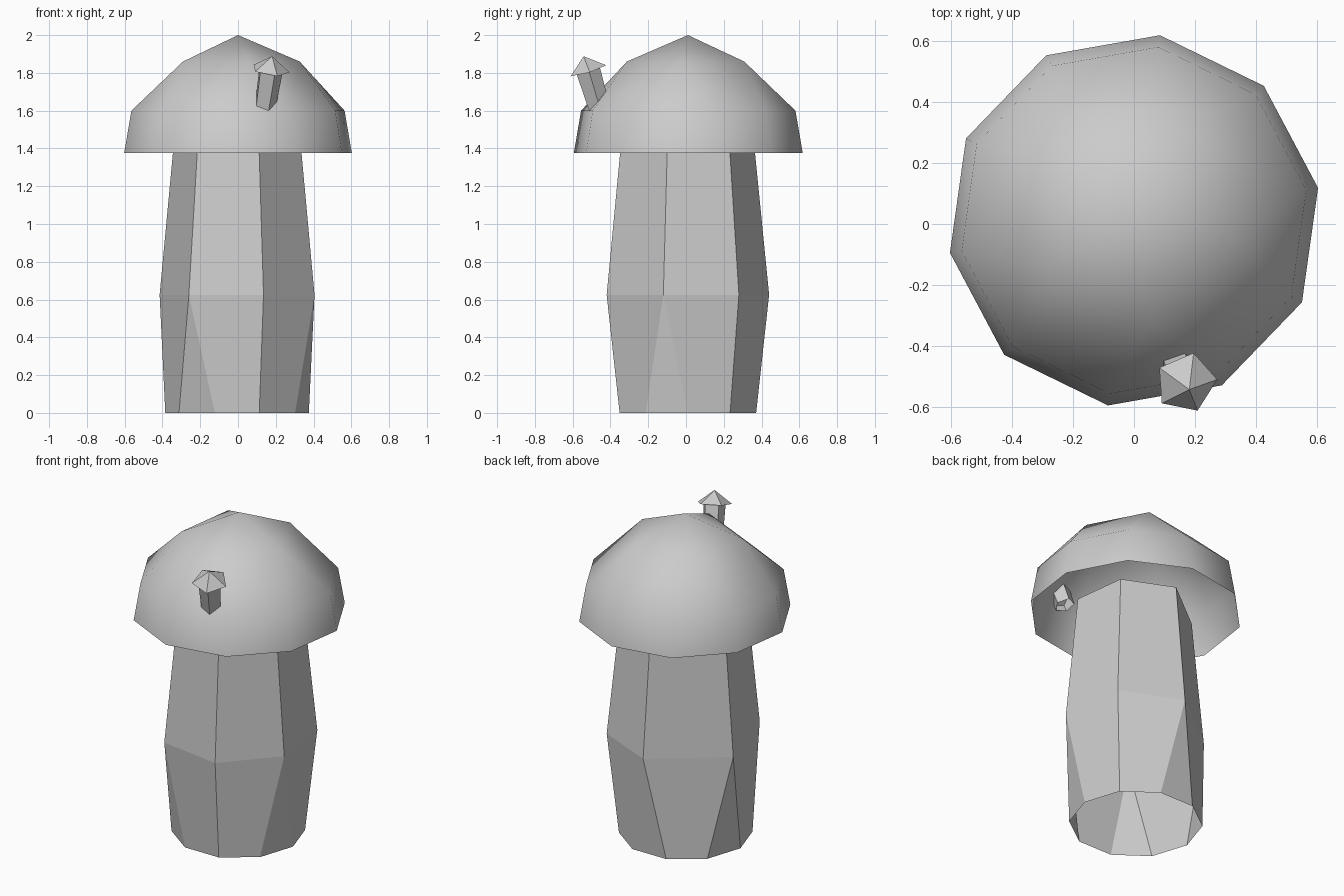
import bpy
from math import cos, sin, radians
from mathutils import Vector

cube = bpy.data.objects.get("Cube")
if cube:
    bpy.data.objects.remove(cube)

grey = bpy.data.materials.new("light_grey")
grey.use_nodes = True
colour = (0.6, 0.6, 0.6, 1)
grey.diffuse_color = colour
grey.node_tree.nodes["Principled BSDF"].inputs["Base Color"].default_value = colour


def ring(count, radius, z, start=0, centre=(0, 0)):
    """Regular polygon of points at one height."""
    angles = [radians(start + 360 * i / count) for i in range(count)]
    return [Vector((centre[0] + radius * cos(a), centre[1] + radius * sin(a), z))
            for a in angles]


def loft(name, rings, maps, smooth=False, place=None):
    """Join rings; each map says which point of the next ring a point leads to."""
    verts, faces, offset = [], [], 0
    for level, points in enumerate(rings):
        verts += points
        n = len(points)
        if level < len(maps):
            up = [offset + n + m for m in maps[level]]
            for i in range(n):
                j = (i + 1) % n
                corners = [offset + i, offset + j, up[j], up[i]]
                faces.append(list(dict.fromkeys(corners)))
        offset += n
    if place:
        verts = [place(v) for v in verts]
    mesh = bpy.data.meshes.new(name)
    mesh.from_pydata(verts, [], faces)
    mesh.polygons.foreach_set("use_smooth", [smooth] * len(faces))
    mesh.materials.append(grey)
    mesh.update()
    obj = bpy.data.objects.new(name, mesh)
    bpy.context.collection.objects.link(obj)
    return obj


# Main stem: ten-sided open foot, bulging uneven hexagon, narrower top
belly_xy = [(0.405, -0.12), (0.355, 0.28), (-0.01, 0.44),
            (-0.415, 0.124), (-0.26, -0.36), (0.135, -0.42)]
belly = [Vector((x, y, 0.625)) for x, y in belly_xy]
neck = [Vector((x * 0.825, y * 0.825, 1.4)) for x, y in belly_xy]
foot = ring(10, 0.38, 0, centre=(-0.005, 0.01))
loft("main_stem", [foot, belly, neck],
     [[0, 1, 2, 2, 3, 3, 4, 4, 5, 0], range(6)])

# Main cap: open smooth dome, ten sides closing to five and then a point
mid = (0, 0.012)
loft("main_cap",
     [ring(10, 0.612, 1.375, 46, mid), ring(10, 0.573, 1.6, 46, mid),
      ring(5, 0.33, 1.86, 64, mid), [Vector((0, 0.01, 2))]],
     [range(10), [i // 2 for i in range(10)], [0] * 5], smooth=True)

# Small mushroom leaning out of the front of the cap
lean = Vector((0.15, -0.3, 1)).normalized()
turn = Vector((0, 0, 1)).rotation_difference(lean)
anchor = Vector((0.17, -0.52, 1.815))


def tilt(point):
    return anchor + turn @ point


loft("small_stem", [ring(5, 0.058, -0.24, 5), ring(5, 0.068, 0.01, 5)],
     [range(5)], place=tilt)
loft("small_cap", [ring(5, 0.104, 0, 5), [Vector((0, 0, 0.077))]],
     [[0] * 5], place=tilt)
